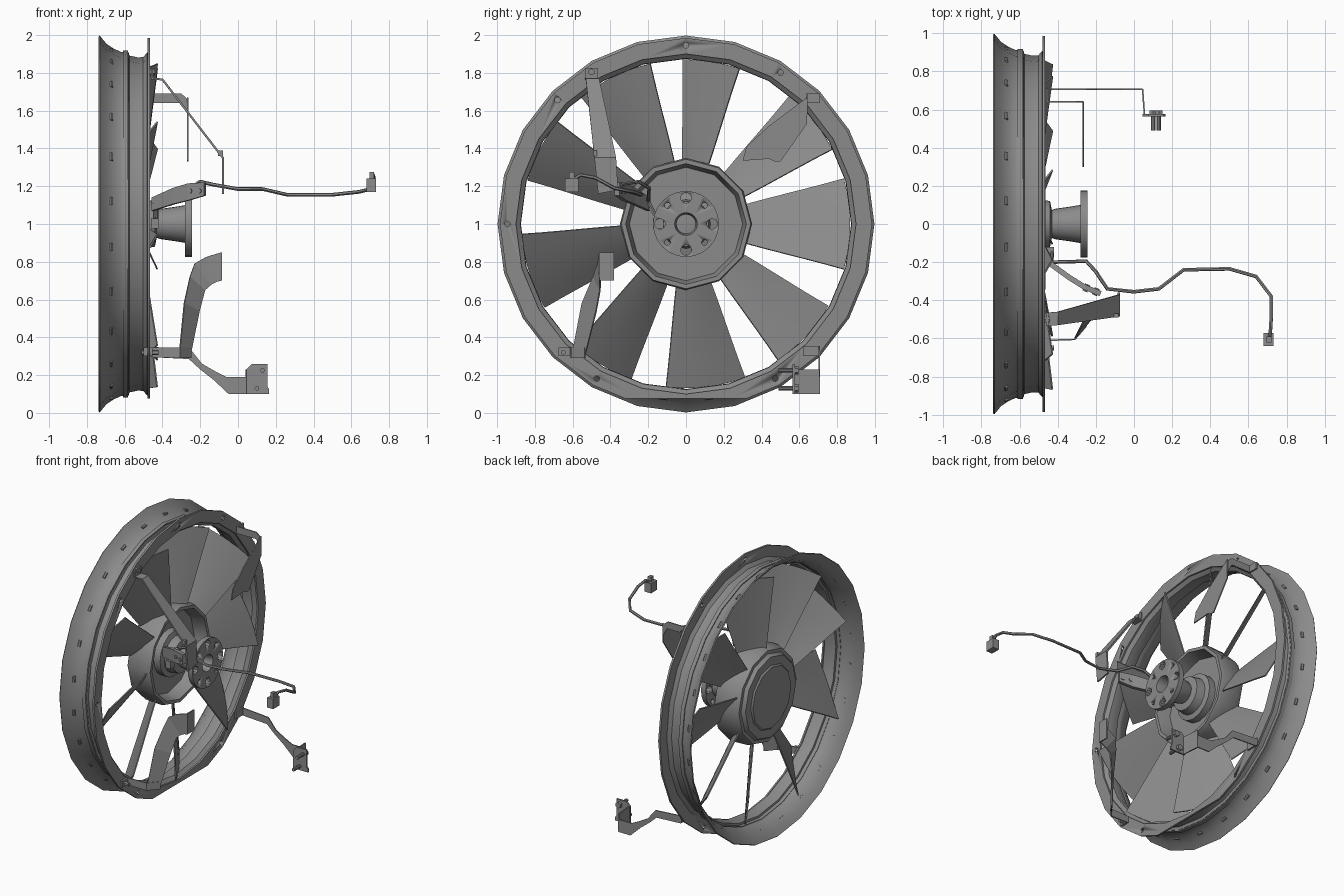
import bpy, bmesh, math
from mathutils import Vector, Matrix

cube = bpy.data.objects.get("Cube")
if cube:
    bpy.data.objects.remove(cube, do_unlink=True)

grey = bpy.data.materials.new("mid grey metal")
grey.use_nodes = True
COLOR = (0.26, 0.26, 0.26, 1)
grey.diffuse_color = COLOR
grey.node_tree.nodes["Principled BSDF"].inputs["Base Color"].default_value = COLOR
AXIS_Z = 1.0


def activate(ob):
    bpy.ops.object.select_all(action='DESELECT')
    ob.select_set(True)
    bpy.context.view_layer.objects.active = ob


def finish(name, bm, smooth=True, thick=0.0):
    bmesh.ops.recalc_face_normals(bm, faces=bm.faces[:])
    mesh = bpy.data.meshes.new(name)
    bm.to_mesh(mesh)
    bm.free()
    mesh.materials.append(grey)
    ob = bpy.data.objects.new(name, mesh)
    bpy.context.collection.objects.link(ob)
    activate(ob)
    if thick:
        mod = ob.modifiers.new("thickness", 'SOLIDIFY')
        mod.thickness, mod.offset = thick, 0
        bpy.ops.object.modifier_apply(modifier=mod.name)
    if smooth:
        bpy.ops.object.shade_smooth_by_angle(angle=math.radians(32))
    return ob


def polar(x, r, deg):
    a = math.radians(deg)
    return Vector((x, r * math.cos(a), AXIS_Z + r * math.sin(a)))


def lathe(name, profile, sides, thick=0.0, closed=False, trim=None):
    """Spin (x, radius) points around the fan axis."""
    bm = bmesh.new()
    vs = [bm.verts.new(polar(x, r, 90)) for x, r in profile]
    es = [bm.edges.new(p) for p in zip(vs, vs[1:])]
    if closed:
        es.append(bm.edges.new((vs[-1], vs[0])))
    bmesh.ops.spin(bm, geom=vs + es, cent=(0, 0, AXIS_Z), axis=(1, 0, 0),
                   angle=math.tau, steps=sides, use_merge=False)
    bmesh.ops.remove_doubles(bm, verts=bm.verts[:], dist=1e-4)
    if trim is not None:
        bmesh.ops.bisect_plane(bm, geom=bm.verts[:] + bm.edges[:] + bm.faces[:],
                               plane_co=(0, 0, trim), plane_no=(0, 0, -1), clear_outer=True)
        bmesh.ops.holes_fill(bm, edges=[e for e in bm.edges if e.is_boundary])
    return finish(name, bm, thick=thick)


def ribbon(name, pairs, thick):
    """Strip of sheet metal through pairs of edge points."""
    bm = bmesh.new()
    rows = [[bm.verts.new(p) for p in pair] for pair in pairs]
    for (a, b), (c, d) in zip(rows, rows[1:]):
        bm.faces.new((a, b, d, c))
    return finish(name, bm, False, thick)


def plate(name, outline, thick):
    bm = bmesh.new()
    bm.faces.new([bm.verts.new(p) for p in outline])
    return finish(name, bm, False, thick)


def box(name, lo, hi):
    bm = bmesh.new()
    lo, hi = Vector(lo), Vector(hi)
    bmesh.ops.create_cube(bm, size=1, matrix=Matrix.Translation((lo + hi) / 2)
                          @ Matrix.Diagonal((*(hi - lo), 1)))
    return finish(name, bm, False)


def rod(name, a, b, r, sides=10):
    a, b = Vector(a), Vector(b)
    bm = bmesh.new()
    turn = (b - a).to_track_quat('Z', 'Y').to_matrix().to_4x4()
    bmesh.ops.create_cone(bm, cap_ends=True, segments=sides, radius1=r, radius2=r,
                          depth=(b - a).length, matrix=Matrix.Translation((a + b) / 2) @ turn)
    return finish(name, bm)


def drill(ob, x0, x1, holes):
    for r, deg, size in holes:
        cutter = rod("cutter", polar(x0, r, deg), polar(x1, r, deg), size)
        cutter.hide_render = True
        mod = ob.modifiers.new("hole", 'BOOLEAN')
        mod.operation, mod.object, mod.solver = 'DIFFERENCE', cutter, 'EXACT'
        activate(ob)
        bpy.ops.object.modifier_apply(modifier=mod.name)
        bpy.data.objects.remove(cutter, do_unlink=True)


# Shroud: flared ring with raised band and narrow neck, then a trimmed flange
lathe("shroud_ring", [(-.735, .995), (-.70, .952), (-.66, .925), (-.62, .907), (-.612, .907),
                      (-.582, .907), (-.578, .889), (-.53, .878), (-.50, .88), (-.478, .905)],
      24, thick=0.008)
lathe("shroud_band", [(-.61, .90), (-.61, .918), (-.582, .918), (-.582, .90)], 24, closed=True)
flange = lathe("shroud_flange", [(-.48, .90), (-.48, .985), (-.466, .985), (-.466, .90)],
               24, closed=True, trim=0.075)
drill(flange, -.5, -.44, [(.945, a, .015) for a in (90, 58, 136, 180, -120, -60)])
for i in range(24):
    a = 15 * i + 7.5
    rod("shroud_slot", polar(-.67, .929, a - 1.3), polar(-.67, .929, a + 1.3), .01, 6)

# Hub cup: closed stepped back, open front
lathe("fan_hub", [(-.69, 0), (-.69, .22), (-.68, .23), (-.68, .29), (-.655, .305), (-.655, .33),
                  (-.62, .345), (-.49, .35), (-.465, .343), (-.465, .32), (-.50, .31),
                  (-.56, .30), (-.56, 0)], 12)
lathe("hub_bearing", [(-.56, .165), (-.51, .165), (-.50, .13), (-.44, .12), (-.43, .07), (-.43, 0)], 16)

# Blades: pitched, unevenly spaced (centre angle, half angle)
BLADES = [(0, 16), (-43, 13), (-83, 14), (-121, 11.5), (-163, 13.5),
          (153, 11.5), (116, 13.5), (81, 10), (39, 12)]
for centre, half in BLADES:
    bm = bmesh.new()
    grid = []
    for i in range(6):
        t = i / 5
        r = .335 + .535 * t
        depth = .07 + .065 * t
        spread = half + 2 * (1 - t) ** 2
        row = []
        for j in range(6):
            s = j / 2.5 - 1
            x = -.562 - depth * s + .012 * (1 - s * s)
            row.append(bm.verts.new(polar(x, r, centre + spread * s)))
        grid.append(row)
    for a, b in zip(grid, grid[1:]):
        for j in range(5):
            bm.faces.new((a[j], a[j + 1], b[j + 1], b[j]))
    finish("fan_blade", bm, thick=0.008)

# Drive flange on the shaft
drive = lathe("drive_flange", [(-.44, .05), (-.44, .07), (-.41, .08), (-.34, .09), (-.28, .10),
                               (-.28, .175), (-.243, .175), (-.243, .06), (-.30, .05)],
              24, closed=True)
drill(drive, -.302, -.2, [(.138, 90 * i, .028) for i in range(4)]
      + [(.138, 90 * i + 45, .015) for i in range(4)])

# Upper strut
ribbon("upper_strut", [((-.455, -.535, 1.825), (-.455, -.465, 1.825)),
                       ((-.455, -.535, 1.77), (-.455, -.465, 1.77)),
                       ((-.40, -.53, 1.765), (-.40, -.46, 1.765)),
                       ((-.08, -.485, 1.35), (-.08, -.37, 1.35)),
                       ((-.08, -.465, 1.16), (-.08, -.36, 1.18))], .012)
rod("strut_bolt", (-.47, -.5, 1.805), (-.44, -.5, 1.805), .018, 6)
box("strut_clip", (-.105, -.49, 1.36), (-.08, -.47, 1.39))

# Upper guard bracket
box("guard_tab", (-.462, .64, 1.64), (-.45, .71, 1.69))
plate("guard_arm", [(-.455, .64, 1.69), (-.30, .64, 1.69), (-.265, .64, 1.66),
                    (-.265, .64, 1.58), (-.30, .64, 1.64), (-.455, .64, 1.64)], .008)
plate("guard_plate", [(-.265, y, z) for y, z in
                      [(.64, 1.67), (.64, 1.53), (.5, 1.33), (.47, 1.33), (.44, 1.345),
                       (.30, 1.335), (.32, 1.41), (.44, 1.52)]], .008)

# Lower left bracket: foot, folded arm and rising blade
box("left_foot", (-.50, -.675, .30), (-.452, -.61, .345))
rod("left_foot_bolt", (-.51, -.65, .32), (-.42, -.65, .32), .014, 6)
ribbon("left_arm", [((-.46, -.61, .345), (-.46, -.61, .295)),
                    ((-.31, -.605, .345), (-.31, -.605, .29)),
                    ((-.25, -.535, .345), (-.25, -.535, .29))], .008)
ribbon("left_riser", [((-.31, -.60, .32), (-.25, -.53, .32)),
                      ((-.285, -.55, .58), (-.205, -.475, .54)),
                      ((-.255, -.49, .72), (-.175, -.455, .65)),
                      ((-.23, -.465, .79), (-.14, -.455, .68)),
                      ((-.17, -.46, .825), (-.11, -.455, .695)),
                      ((-.088, -.457, .85), (-.088, -.455, .70))], .008)
plate("left_lip", [(-.088, -.457, .85), (-.088, -.38, .85),
                   (-.088, -.38, .70), (-.088, -.457, .70)], .008)

# Lower right bracket: foot, cranked arm, end plate with bolts
box("right_foot", (-.462, .62, .30), (-.45, .71, .355))
ARM = [(-.455, .295, -.455, .35), (-.26, .285, -.25, .335), (-.20, .23, -.19, .26),
       (-.13, .175, -.12, .22), (-.05, .10, -.06, .19), (.045, .10, .045, .19)]
ribbon("right_arm", [((x2, .706, z2), (x1, .706, z1)) for x1, z1, x2, z2 in ARM], .008)
ribbon("right_return", [((.045, .706, .23), (.045, .706, .10)),
                        ((.055, .57, .23), (.055, .57, .10))], .008)
plate("right_end_plate", [(.045, .57, .10), (.165, .57, .10), (.165, .57, .125),
                          (.155, .57, .14), (.155, .57, .26), (.075, .57, .26), (.045, .57, .23)], .012)
for x, z in ((.10, .13), (.13, .225)):
    rod("end_bolt", (x, .49, z), (x, .59, z), .012)
    rod("end_bolt_head", (x, .575, z), (x, .595, z), .022, 6)

# Sensor bracket beside the hub
ribbon("sensor_bracket", [((-.45, -.20, 1.14), (-.45, -.20, 1.07)),
                          ((-.34, -.28, 1.19), (-.34, -.28, 1.105)),
                          ((-.26, -.33, 1.215), (-.26, -.33, 1.125)),
                          ((-.175, -.365, 1.22), (-.175, -.365, 1.15))], .028)
box("sensor_body", (-.46, -.175, .975), (-.42, -.12, 1.03))
ribbon("sensor_link", [((-.44, -.22, 1.11), (-.44, -.19, 1.07)),
                       ((-.44, -.16, 1.05), (-.44, -.14, 1.0))], .02)
for x, y in ((-.25, -.335), (-.20, -.355)):
    rod("sensor_screw", (x - .008, y - .018, 1.175), (x + .008, y + .018, 1.175), .014, 8)

# Cable and its plug
curve = bpy.data.curves.new("sensor_cable", 'CURVE')
curve.dimensions = '3D'
curve.bevel_depth, curve.bevel_resolution = .01, 1
path = [(-.43, -.15, 1.02), (-.43, -.20, 1.12), (-.25, -.195, 1.19), (-.20, -.25, 1.225),
        (-.14, -.34, 1.21), (0, -.355, 1.185), (.13, -.34, 1.185), (.26, -.24, 1.155),
        (.50, -.235, 1.155), (.64, -.275, 1.17), (.72, -.38, 1.19), (.72, -.48, 1.245),
        (.715, -.56, 1.26), (.71, -.60, 1.23)]
spline = curve.splines.new('POLY')
spline.points.add(len(path) - 1)
for pt, co in zip(spline.points, path):
    pt.co = (*co, 1)
curve.materials.append(grey)
cable = bpy.data.objects.new("sensor_cable", curve)
bpy.context.collection.objects.link(cable)
activate(cable)
bpy.ops.object.convert(target='MESH')
bpy.ops.object.shade_smooth_by_angle(angle=math.radians(50))
box("cable_plug", (.68, -.64, 1.17), (.73, -.57, 1.24))
box("plug_latch", (.695, -.62, 1.24), (.72, -.59, 1.275))
